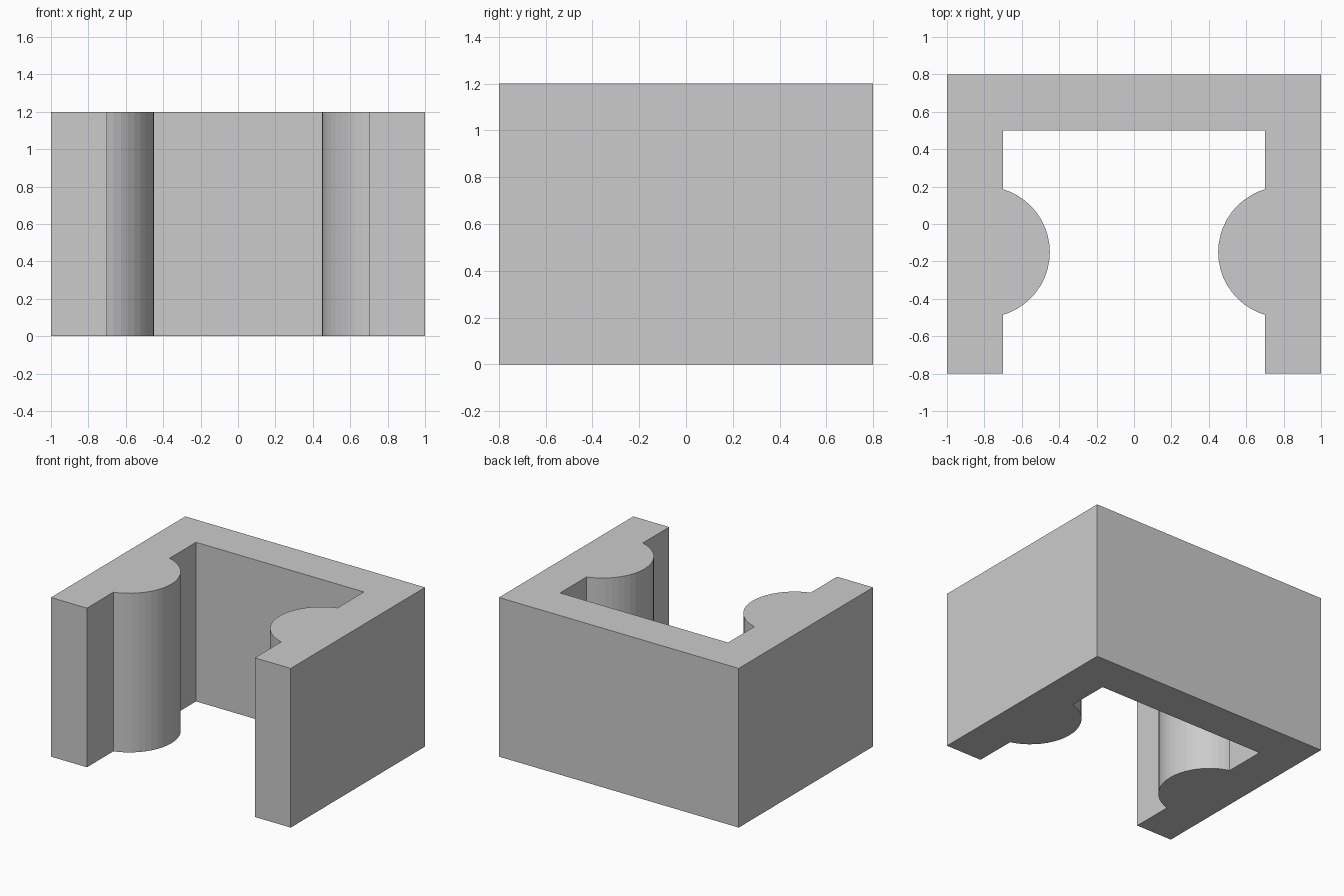
import bpy, bmesh
from math import acos, cos, sin, radians

if "Cube" in bpy.data.objects:
    bpy.data.objects.remove(bpy.data.objects["Cube"])

HEIGHT, WALL_X, RADIUS = 1.2, 0.7, 0.35
BULGE_X, BULGE_Y = 0.8, -0.15

# Right half of the U-shaped outline, from the front inner corner to the back inner corner
end = acos((BULGE_X - WALL_X) / RADIUS)
angles = [-end] + [radians(7.5 * k) for k in range(-9, 10)] + [end]
inner = [(WALL_X, -0.8)]
inner += [(BULGE_X - RADIUS * cos(a), BULGE_Y + RADIUS * sin(a)) for a in angles]
inner += [(WALL_X, 0.5)]

# Full outline: right inner side, mirrored left inner side, then the outer box
outline = inner + [(-x, y) for x, y in reversed(inner)]
outline += [(-1, -0.8), (-1, 0.8), (1, 0.8), (1, -0.8)]

# Extrude the outline into the bracket
bm = bmesh.new()
base = bm.faces.new([bm.verts.new((x, y, 0)) for x, y in outline])
top = bmesh.ops.extrude_face_region(bm, geom=[base], use_keep_orig=True)["geom"]
bmesh.ops.translate(bm, vec=(0, 0, HEIGHT),
                    verts=[v for v in top if isinstance(v, bmesh.types.BMVert)])
bmesh.ops.recalc_face_normals(bm, faces=bm.faces)

mesh = bpy.data.meshes.new("u_bracket")
bm.to_mesh(mesh)
bm.free()
bracket = bpy.data.objects.new("u_bracket", mesh)
bpy.context.collection.objects.link(bracket)
